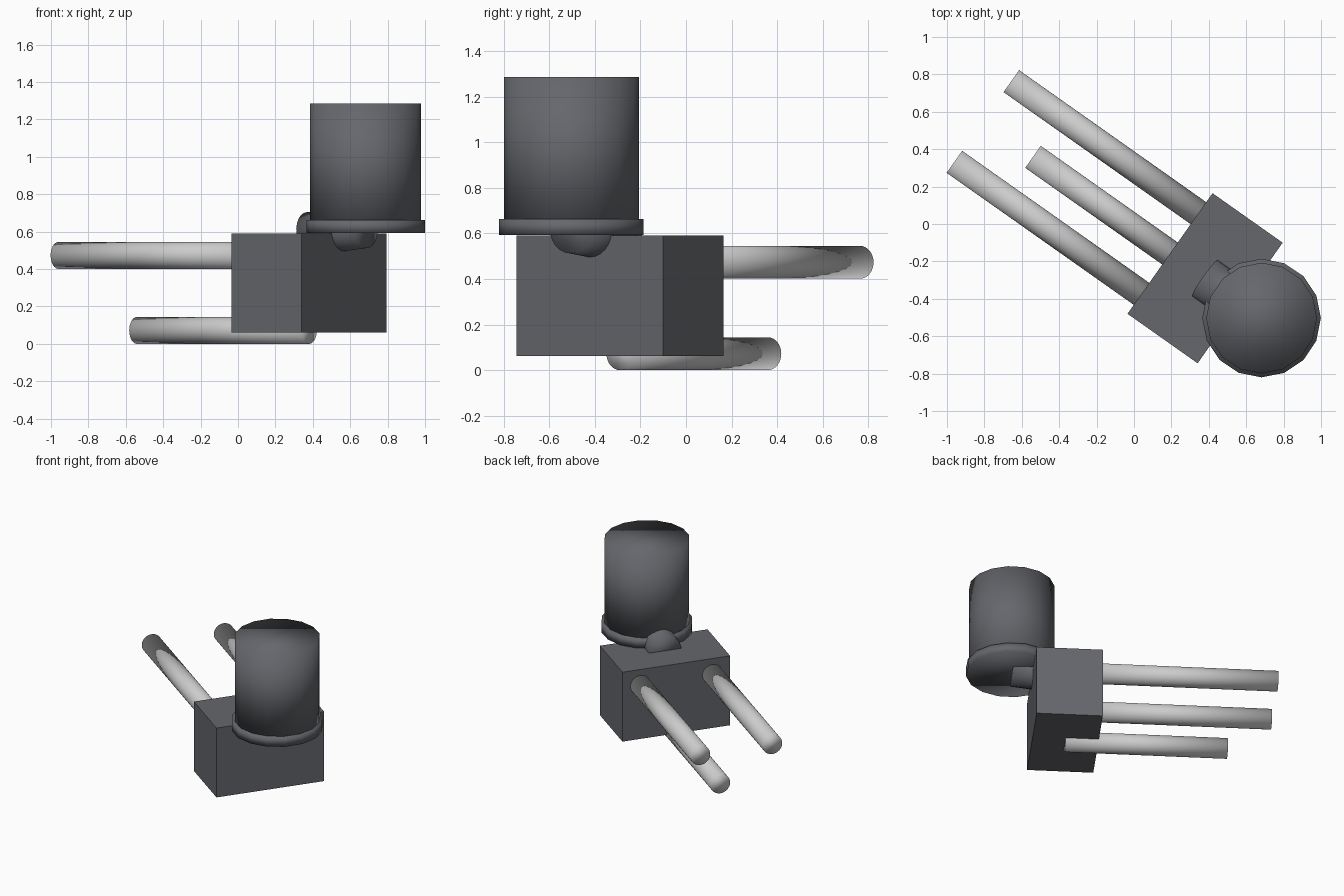
import bpy, math
from mathutils import Vector, Matrix

if "Cube" in bpy.data.objects:
    bpy.data.objects.remove(bpy.data.objects["Cube"])

ANGLE = math.radians(-35.2)
BASE = Matrix.Translation((0.38, -0.29, 0)) @ Matrix.Rotation(ANGLE, 4, 'Z')

dark = bpy.data.materials.new("dark_grey")
dark.diffuse_color = (0.13, 0.135, 0.15, 1)
dark.use_nodes = True
dark.node_tree.nodes["Principled BSDF"].inputs["Base Color"].default_value = dark.diffuse_color


def place(u, v, z):
    """Point in the housing's own frame (u along the pins, v across)."""
    return BASE @ Vector((u, v, z))


def rod(name, a, b, radius, sides, mat=None):
    """Smooth-shaded cylinder between two points."""
    axis = b - a
    bpy.ops.mesh.primitive_cylinder_add(vertices=sides, radius=radius,
                                        depth=axis.length, location=(a + b) / 2)
    ob = bpy.context.object
    ob.name = name
    ob.rotation_euler = axis.to_track_quat('Z', 'Y').to_euler()
    bpy.ops.object.shade_smooth()
    if mat:
        ob.data.materials.append(mat)
    return ob


# Housing block
bpy.ops.mesh.primitive_cube_add(size=1, location=place(0, 0, 0.326),
                                rotation=(0, 0, ANGLE))
housing = bpy.context.object
housing.name = "housing_block"
housing.scale = (0.459, 0.789, 0.528)
housing.data.materials.append(dark)

# Two upper pins and one lower pin
for side, v in (("left", 0.264), ("right", -0.264)):
    rod("upper_pin_" + side, place(-1.454, v, 0.473), place(-0.15, v, 0.473), 0.072, 32)
rod("lower_pin", place(-1.126, 0, 0.072), place(0, 0, 0.072), 0.072, 32)

# Slightly tilted neck joining the block to the drum
rod("neck", place(0, 0, 0.587), place(0.365, 0, 0.63), 0.118, 24, dark)

# Upright drum and its base flange
cx, cy = 0.682, -0.503
rod("drum", Vector((cx, cy, 0.62)), Vector((cx, cy, 1.285)), 0.296, 16, dark)
rod("drum_flange", Vector((cx, cy, 0.592)), Vector((cx, cy, 0.662)), 0.317, 16, dark)
